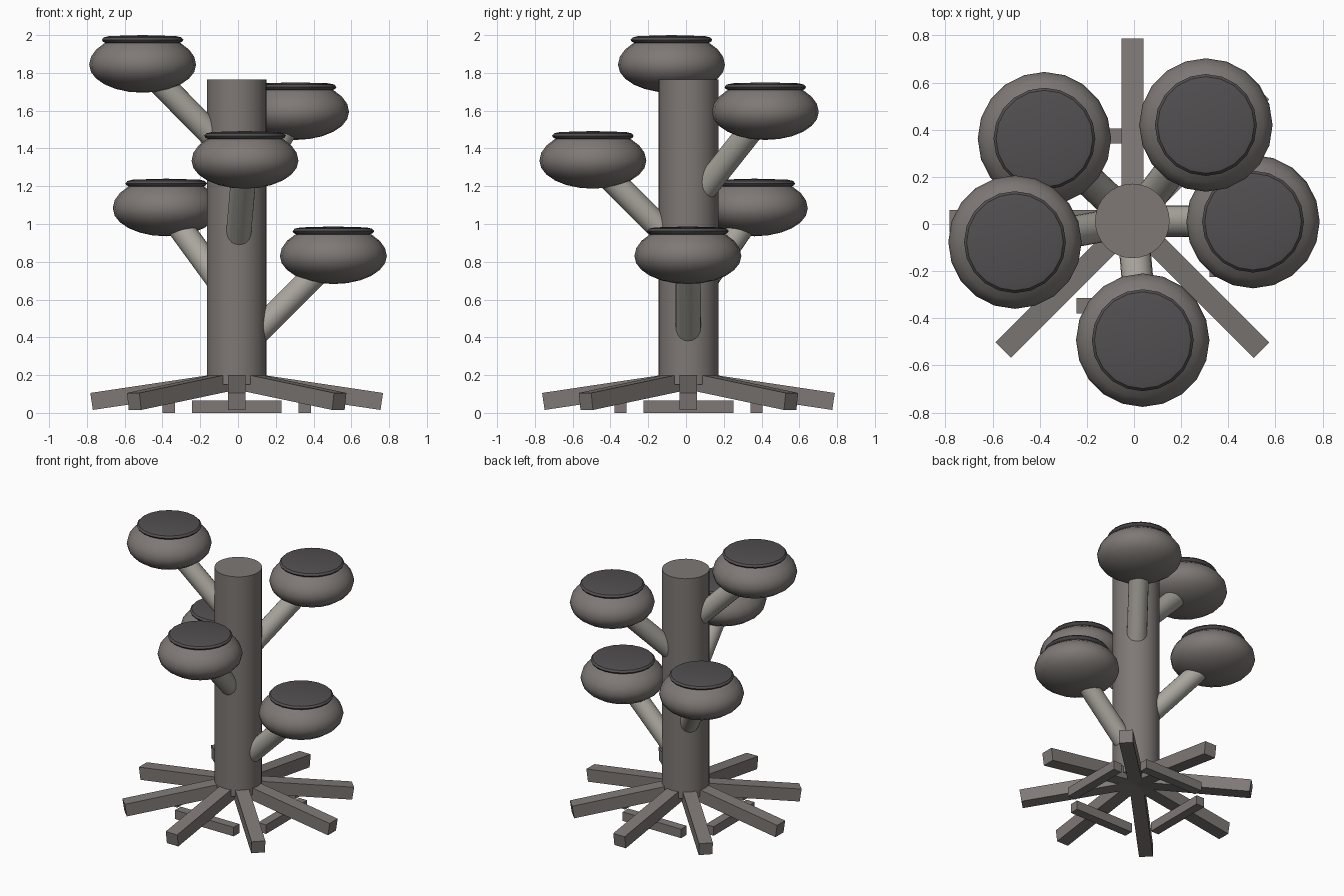
import bpy, bmesh, math
from mathutils import Matrix, Vector

if "Cube" in bpy.data.objects:
    bpy.data.objects.remove(bpy.data.objects["Cube"])

CX, CY = -0.007, 0.013          # trunk axis


def material(name, rgb):
    m = bpy.data.materials.new(name)
    m.diffuse_color = (*rgb, 1)
    m.use_nodes = True
    m.node_tree.nodes["Principled BSDF"].inputs["Base Color"].default_value = m.diffuse_color
    return m


WOOD = material("grey_brown", (0.21, 0.19, 0.18))
DARK = material("dark_cap", (0.085, 0.078, 0.083))
PALE = material("pale_branch", (0.40, 0.38, 0.34))


def finish(name, bm, mat, smooth=False):
    bmesh.ops.recalc_face_normals(bm, faces=bm.faces)
    me = bpy.data.meshes.new(name)
    bm.to_mesh(me)
    bm.free()
    me.materials.append(mat)
    ob = bpy.data.objects.new(name, me)
    bpy.context.collection.objects.link(ob)
    if smooth:
        bpy.ops.object.select_all(action='DESELECT')
        ob.select_set(True)
        bpy.context.view_layer.objects.active = ob
        bpy.ops.object.shade_smooth_by_angle(angle=math.radians(35))
    return ob


def rod(name, a, b, r, mat, sides):
    a, b = Vector(a), Vector(b)
    d = b - a
    rot = d.to_track_quat('Z', 'Y').to_matrix().to_4x4()
    bm = bmesh.new()
    bmesh.ops.create_cone(bm, cap_ends=True, segments=sides, radius1=r, radius2=r,
                          depth=d.length, matrix=Matrix.Translation((a + b) / 2) @ rot)
    return finish(name, bm, mat, True)


def lathe(name, profile, loc, mat, sides=20):
    bm = bmesh.new()
    vs = [bm.verts.new((r, 0, z)) for r, z in profile]
    es = [bm.edges.new(p) for p in zip(vs, vs[1:])]
    bmesh.ops.spin(bm, geom=vs + es, cent=(0, 0, 0), axis=(0, 0, 1),
                   angle=2 * math.pi, steps=sides)
    bmesh.ops.remove_doubles(bm, verts=bm.verts, dist=1e-4)
    bmesh.ops.translate(bm, verts=bm.verts, vec=loc)
    return finish(name, bm, mat, True)


def box(name, size, matrix, mat):
    bm = bmesh.new()
    bmesh.ops.create_cube(bm, size=1, matrix=matrix @ Matrix.Diagonal((*size, 1)))
    return finish(name, bm, mat)


# Trunk
rod("trunk", (CX, CY, 0.15), (CX, CY, 1.765), 0.158, WOOD, 32)

# Pods with dark caps, each on a 45 degree branch
body = [(0.283 * math.cos(t), (0.148 if t < 0 else 0.163) * math.sin(t))
        for t in (math.radians(-90 + i * 15) for i in range(10))]
body += [(0.213, 0.107), (0.195, 0.115), (0, 0.115)]
body[0] = (0, -0.148)
cap = [(0, 0.108), (0.19, 0.112), (0.21, 0.122), (0.216, 0.132),
       (0.205, 0.145), (0.175, 0.152), (0, 0.157)]
pods = [(-0.505, -0.077, 1.843), (0.305, 0.42, 1.593), (0.037, -0.493, 1.335),
        (-0.38, 0.362, 1.083), (0.505, 0.01, 0.83)]
for i, p in enumerate(pods):
    lathe(f"pod_{i}", body, p, WOOD)
    lathe(f"pod_cap_{i}", cap, p, DARK)
    reach = math.hypot(p[0] - CX, p[1] - CY)
    rod(f"branch_{i}", (CX, CY, p[2] - reach), p, 0.067, PALE, 20)

# Eight sloping root legs
centre = Matrix.Translation((CX, CY, 0))
slope = math.radians(8.5)
for i in range(8):
    m = (centre @ Matrix.Rotation(i * math.pi / 4, 4, 'Z')
         @ Matrix.Translation((0.384, 0, 0.118)) @ Matrix.Rotation(slope, 4, 'Y'))
    box(f"leg_{i}", (0.777, 0.093, 0.091), m, WOOD)

# Four ground braces crossing under the straight legs
for i in range(4):
    m = (centre @ Matrix.Rotation(i * math.pi / 2, 4, 'Z')
         @ Matrix.Translation((0.36, 0, 0.033)))
    box(f"brace_{i}", (0.065, 0.475, 0.066), m, WOOD)
